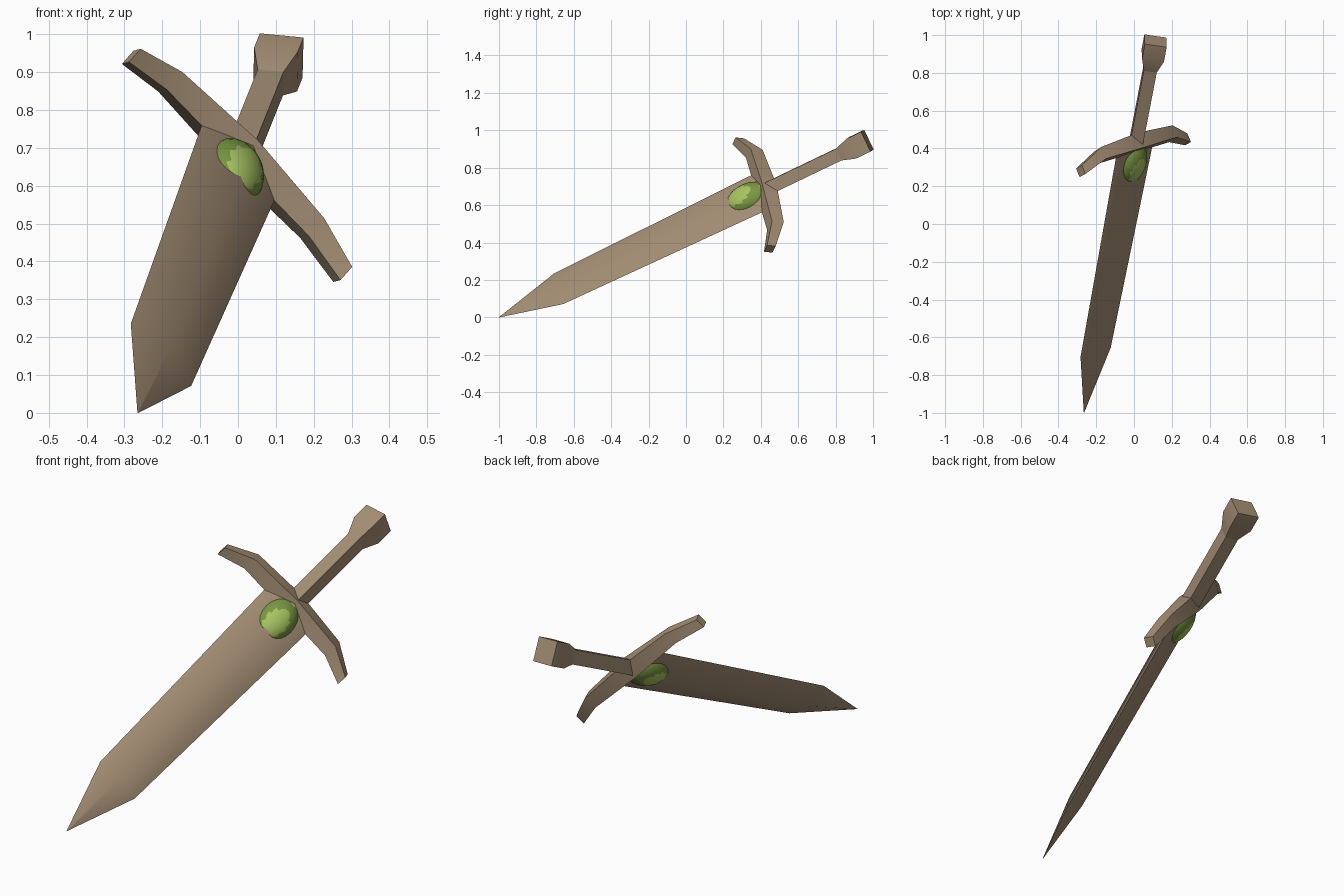
import bpy, bmesh, math
from mathutils import Matrix, Vector

if "Cube" in bpy.data.objects:
    bpy.data.objects.remove(bpy.data.objects["Cube"])

# Sword frame: x = across the blade, y = from tip to pommel, z = out of the flat
D = Vector((0.171, 0.8886, 0.426)).normalized()
W = Vector((0.68, 0.2, -0.705))
W = (W - D * W.dot(D)).normalized()
N = W.cross(D)
FRAME = Matrix.Translation((-0.265, -1, 0)) @ Matrix((W, D, N)).transposed().to_4x4()


def material(name, rgb):
    m = bpy.data.materials.new(name)
    m.diffuse_color = (*rgb, 1)
    m.use_nodes = True
    m.node_tree.nodes["Principled BSDF"].inputs["Base Color"].default_value = m.diffuse_color
    return m


BROWN = material("wood brown", (0.37, 0.27, 0.175))
GREEN = material("gem green", (0.19, 0.31, 0.055))
LIGHT = material("gem light green", (0.39, 0.56, 0.12))


def finish(bm, name, mats, angle=50):
    bmesh.ops.recalc_face_normals(bm, faces=bm.faces)
    bm.transform(FRAME)
    me = bpy.data.meshes.new(name)
    bm.to_mesh(me)
    bm.free()
    for m in mats:
        me.materials.append(m)
    ob = bpy.data.objects.new(name, me)
    bpy.context.collection.objects.link(ob)
    bpy.ops.object.select_all(action='DESELECT')
    ob.select_set(True)
    bpy.context.view_layer.objects.active = ob
    bpy.ops.object.shade_smooth_by_angle(angle=math.radians(angle))
    return ob


def diamond_loft(name, sections):
    """Loft diamond rings; each section is (centre, half axis, thickness)."""
    bm = bmesh.new()
    rings = []
    for c, a, t in sections:
        c, a, n = Vector(c), Vector(a), Vector((0, 0, t))
        rings.append([bm.verts.new(c + o) for o in (a, n, -a, -n)])
    for r, q in zip(rings, rings[1:]):
        for i in range(4):
            j = (i + 1) % 4
            bm.faces.new((r[i], r[j], q[j], q[i]))
    bm.faces.new(rings[0])
    bm.faces.new(rings[-1])
    bmesh.ops.remove_doubles(bm, verts=bm.verts, dist=0.0005)
    return finish(bm, name, [BROWN])


def along(s, w, t):
    return ((0, s, 0), (w, 0, 0), t)


# Blade with pointed tip
diamond_loft("blade", [along(0, 0.001, 0.001), along(0.36, 0.117, 0.038),
                       along(1.6, 0.142, 0.046)])

# Grip and flared square pommel
diamond_loft("grip", [along(1.6, 0.049, 0.049), along(2.06, 0.049, 0.049)])
diamond_loft("pommel", [along(2.05, 0.049, 0.049), along(2.13, 0.083, 0.083),
                        along(2.217, 0.083, 0.083)])

# Crossguard, arms bending towards the tip
arm = [(0.41, 1.535, 0.035, 0.035), (0.275, 1.60, 0.05, 0.045), (0, 1.61, 0.06, 0.06)]
path = [(-x, s, a, t) for x, s, a, t in arm] + arm[-2::-1]
diamond_loft("crossguard", [((x, s, 0), (0, a, 0), t) for x, s, a, t in path])

# Gem through the blade, lighter in the middle of each side
bm = bmesh.new()
bmesh.ops.create_uvsphere(bm, u_segments=24, v_segments=16, radius=1)
bm.transform(Matrix.Translation((0, 1.495, 0)) @ Matrix.Diagonal((0.088, 0.122, 0.065, 1)))
for f in bm.faces:
    c = f.calc_center_median()
    f.material_index = int(math.hypot(c.x / 0.055, (c.y - 1.46) / 0.07) < 1)
finish(bm, "gem", [GREEN, LIGHT], 60)
